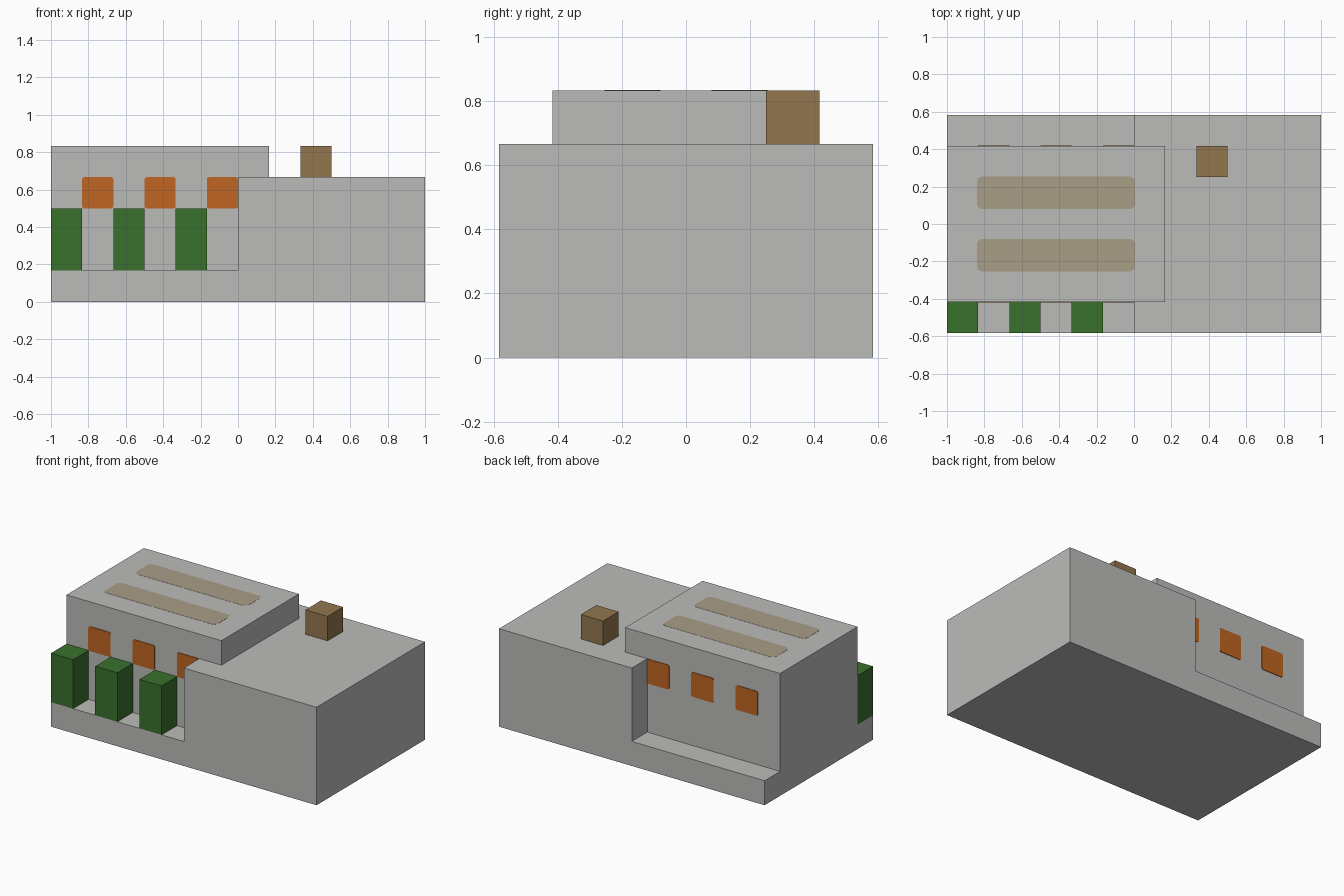
import bpy
import bmesh
from mathutils import Vector

U = 1 / 6      # building module
SKIN = 0.004   # thickness of flat painted plates

default = bpy.data.objects.get("Cube")
if default:
    bpy.data.objects.remove(default, do_unlink=True)


def material(name, rgb):
    mat = bpy.data.materials.new(name)
    mat.use_nodes = True
    color = (*rgb, 1)
    mat.diffuse_color = color
    mat.node_tree.nodes["Principled BSDF"].inputs["Base Color"].default_value = color
    return mat


concrete = material("concrete grey", (0.5, 0.5, 0.49))
leaf = material("leaf green", (0.042, 0.162, 0.026))
glow = material("window orange", (0.52, 0.13, 0.016))
timber = material("timber brown", (0.287, 0.181, 0.076))
sand = material("roof tan", (0.402, 0.337, 0.242))


def finish(name, bm, mat):
    bmesh.ops.recalc_face_normals(bm, faces=bm.faces)
    mesh = bpy.data.meshes.new(name)
    bm.to_mesh(mesh)
    bm.free()
    mesh.materials.append(mat)
    obj = bpy.data.objects.new(name, mesh)
    bpy.context.collection.objects.link(obj)
    return obj


def box(name, low, high, mat, round_axis=None, radius=0.0):
    """Box between two corners; edges along round_axis may be rounded."""
    low, high = Vector(low), Vector(high)
    bm = bmesh.new()
    bmesh.ops.create_cube(bm, size=1)
    bmesh.ops.scale(bm, vec=high - low, verts=bm.verts)
    bmesh.ops.translate(bm, vec=(low + high) / 2, verts=bm.verts)
    if round_axis is not None:
        edges = [e for e in bm.edges
                 if abs((e.verts[0].co - e.verts[1].co)[round_axis]) > SKIN / 2]
        bmesh.ops.bevel(bm, geom=edges, offset=radius, segments=4,
                        profile=0.5, affect='EDGES')
    return finish(name, bm, mat)


# Stepped podium: side profile extruded from front to back
profile = [(-6, 0), (6, 0), (6, 4), (0, 4), (0, 1), (-6, 1)]
bm = bmesh.new()
face = bm.faces.new([bm.verts.new((x * U, -3.5 * U, z * U)) for x, z in profile])
side = bmesh.ops.extrude_face_region(bm, geom=[face])["geom"]
bmesh.ops.translate(bm, vec=(0, 7 * U, 0),
                    verts=[v for v in side if isinstance(v, bmesh.types.BMVert)])
building = finish("building", bm, concrete)

# Raised hall, merged into the podium
hall = box("hall", (-1, -2.5 * U, U / 2), (U, 2.5 * U, 5 * U), concrete)
union = building.modifiers.new("merge hall", 'BOOLEAN')
union.operation = 'UNION'
union.solver = 'EXACT'
union.object = hall
bpy.context.view_layer.objects.active = building
bpy.ops.object.modifier_apply(modifier=union.name)
bpy.data.objects.remove(hall, do_unlink=True)

# Windows on the front and back walls, and hedges before the front wall
for i in range(3):
    left = (-5 + 2 * i) * U
    for label, sign in (("front", -1), ("back", 1)):
        wall = sign * 2.5 * U
        y0, y1 = sorted((wall - sign * SKIN, wall + sign * SKIN))
        box(f"{label}_window_{i + 1}", (left, y0, 3 * U), (left + U, y1, 4 * U),
            glow, round_axis=1, radius=0.012)
    box(f"hedge_{i + 1}", (left - U, -3.5 * U, U), (left, -2.5 * U, 3 * U), leaf)

# Long rounded panels on the hall roof
for label, y in (("front", -U), ("back", U)):
    box(f"{label}_roof_panel", (-5.04 * U, y - 0.087, 5 * U - SKIN),
        (0.04 * U, y + 0.087, 5 * U + SKIN / 4), sand, round_axis=2, radius=0.03)

# Chimney block on the lower roof
box("chimney", (2 * U, 1.5 * U, 4 * U), (3 * U, 2.5 * U, 5 * U), timber)
